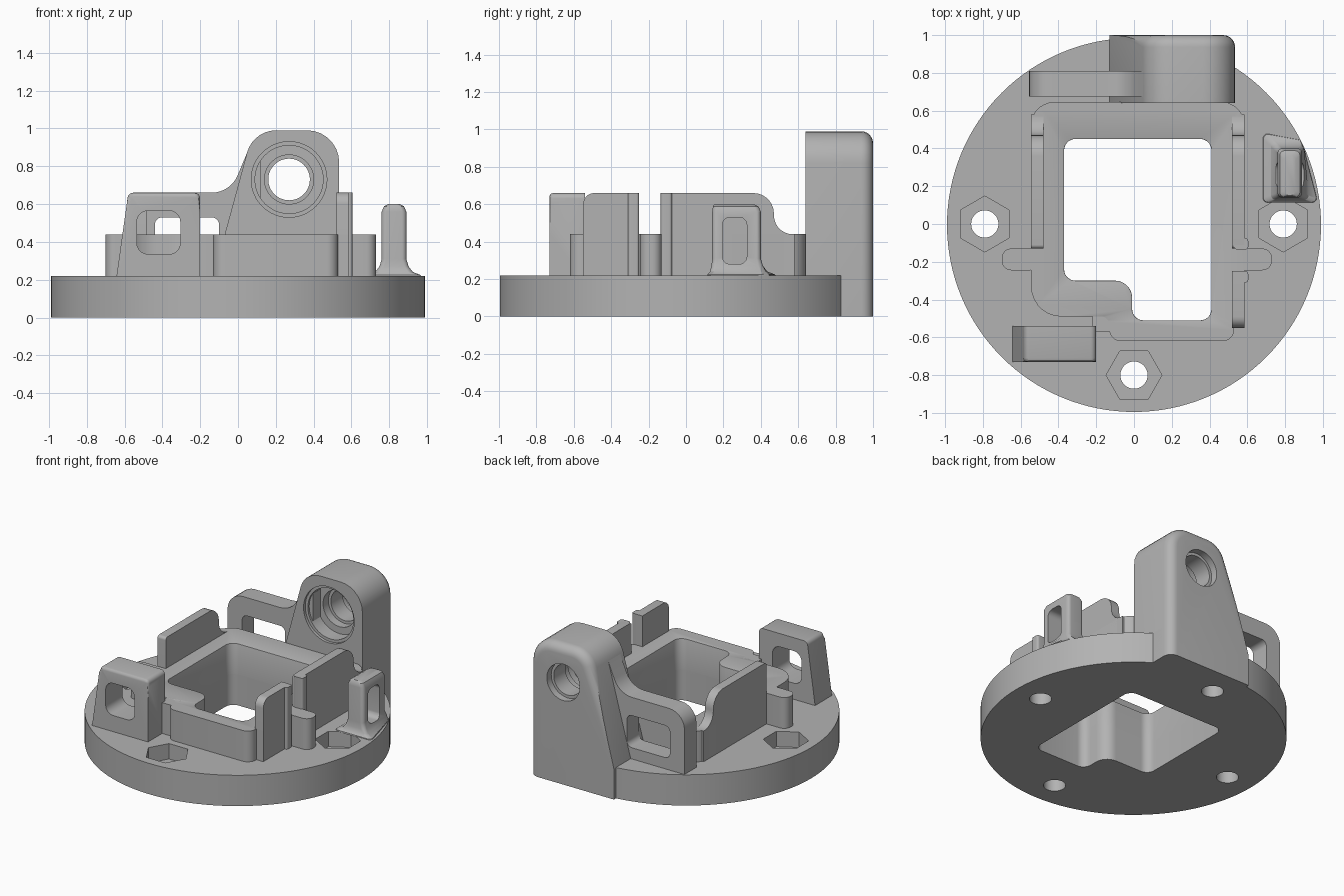
import bpy, bmesh, math
from mathutils import Vector

cube = bpy.data.objects.get("Cube")
if cube:
    bpy.data.objects.remove(cube)

grey = bpy.data.materials.new("mid grey")
grey.use_nodes = True
grey.diffuse_color = (0.45, 0.45, 0.45, 1)
grey.node_tree.nodes["Principled BSDF"].inputs["Base Color"].default_value = grey.diffuse_color


def rounded(points, default=0.0, steps=7):
    """Outline with corners (a, b[, radius]) replaced by arcs."""
    out = []
    for i, p in enumerate(points):
        c = Vector(p[:2])
        r = p[2] if len(p) > 2 else default
        if r == 0:
            out.append(c)
            continue
        u = (Vector(points[i - 1][:2]) - c).normalized()
        v = (Vector(points[(i + 1) % len(points)][:2]) - c).normalized()
        half = u.angle(v) / 2
        centre = c + (u + v).normalized() * (r / math.sin(half))
        start = c + u * (r / math.tan(half)) - centre
        end = c + v * (r / math.tan(half)) - centre
        turn = start.angle_signed(end)
        for k in range(steps + 1):
            a = -turn * k / steps
            out.append(centre + Vector((start.x * math.cos(a) - start.y * math.sin(a),
                                        start.x * math.sin(a) + start.y * math.cos(a))))
    return out


def box(a0, a1, b0, b1, r=0.0):
    return rounded([(a0, b0), (a1, b0), (a1, b1), (a0, b1)], r)


def ring(x, y, r, n=48, turn=0.0):
    return [Vector((x + r * math.cos(turn + math.tau * k / n),
                    y + r * math.sin(turn + math.tau * k / n))) for k in range(n)]


PLACE = {"X": lambda p, h: (h, p.x, p.y),
         "Y": lambda p, h: (p.x, h, p.y),
         "Z": lambda p, h: (p.x, p.y, h)}


def loft(name, layers, axis="Z"):
    """Solid through (outline, height) layers."""
    bm = bmesh.new()
    rows = [[bm.verts.new(PLACE[axis](p, h)) for p in pts] for pts, h in layers]
    n = len(rows[0])
    for low, high in zip(rows, rows[1:]):
        for i in range(n):
            bm.faces.new((low[i], low[(i + 1) % n], high[(i + 1) % n], high[i]))
    bm.faces.new(rows[0])
    bm.faces.new(rows[-1])
    bmesh.ops.recalc_face_normals(bm, faces=bm.faces)
    mesh = bpy.data.meshes.new(name)
    bm.to_mesh(mesh)
    bm.free()
    mesh.materials.append(grey)
    obj = bpy.data.objects.new(name, mesh)
    bpy.context.collection.objects.link(obj)
    return obj


def prism(name, pts, lo, hi, axis="Z"):
    return loft(name, [(pts, lo), (pts, hi)], axis)


def cut(obj, pts, lo, hi, axis="Z"):
    cutter = prism("cutter", pts, lo, hi, axis)
    mod = obj.modifiers.new("cut", "BOOLEAN")
    mod.operation, mod.solver, mod.object = "DIFFERENCE", "EXACT", cutter
    bpy.context.view_layer.objects.active = obj
    bpy.ops.object.modifier_apply(modifier=mod.name)
    bpy.data.objects.remove(cutter)


def soften(obj, rule, width, segments=4):
    """Bevel the edges whose two ends both satisfy the rule."""
    bm = bmesh.new()
    bm.from_mesh(obj.data)
    edges = [e for e in bm.edges if all(rule(v.co) for v in e.verts)]
    bmesh.ops.bevel(bm, geom=edges, offset=width, segments=segments,
                    profile=0.5, affect="EDGES", clamp_overlap=True)
    bm.to_mesh(obj.data)
    bm.free()


# Round base with window, screw holes and hexagonal nut pockets
TOP, RIM = 0.22, 0.44
window = rounded([(-0.37, 0.45), (0.41, 0.45), (0.41, -0.51), (-0.01, -0.51),
                  (-0.01, -0.3, 0.09), (-0.37, -0.3)], 0.06)
base = prism("base_disc", ring(0, -0.005, 0.99, 128), 0, TOP)
cut(base, window, -0.1, 0.5)
for x, y, turn in ((-0.79, 0, math.pi / 6), (0.79, 0, math.pi / 6), (0, -0.8, 0)):
    cut(base, ring(x, y, 0.148, 6, turn), 0.11, 0.5)
    cut(base, ring(x, y, 0.072), -0.1, 0.5)
cut(base, ring(0, 0.79, 0.072), -0.1, 0.18)

# Raised frame around the window
frame = prism("window_frame", rounded(
    [(-0.545, 0.645, 0.12), (0.585, 0.645, 0.12), (0.585, -0.55, 0), (0.53, -0.55, 0),
     (0.53, -0.62, 0.06), (-0.13, -0.62, 0.06), (-0.13, -0.49, 0.05), (-0.545, -0.49, 0.16)]),
    0.2, RIM)
cut(frame, window, 0.1, 0.6)
soften(frame, lambda c: c.z > RIM - 0.001 and -0.38 < c.x < 0.42 and -0.52 < c.y < 0.46, 0.02, 2)

# Side tabs of the frame
prism("right_tab", box(-0.7, -0.5, -0.245, -0.13, 0.05), 0.2, RIM)
prism("left_tab", box(0.5, 0.73, -0.245, -0.13, 0.05), 0.2, RIM)

# Upright guide plates
guide = rounded([(-0.13, 0.2), (-0.13, 0.66, 0.02), (0.47, 0.66, 0.11),
                 (0.47, RIM, 0.1), (0.58, RIM), (0.58, 0.2)])
prism("left_guide_plate", guide, 0.52, 0.585, "X")
prism("right_guide_plate", guide, -0.545, -0.48, "X")
prism("left_front_guide_plate", rounded([(-0.55, 0.2), (-0.55, 0.66, 0.06),
                                         (-0.25, 0.66), (-0.25, 0.2)]), 0.52, 0.585, "X")
for name, y in (("front_guide_rib", -0.31), ("rear_guide_rib", -0.135)):
    prism(name, box(0.53, 0.605, y, y + 0.06, 0.015), 0.2, 0.66)

# Front eyelet with sloping outer side
eyelet = prism("front_eyelet", rounded([(-0.645, 0.2), (-0.58, 0.66, 0.03),
                                        (-0.2, 0.66, 0.03), (-0.2, 0.2)]), -0.73, -0.54, "Y")
cut(eyelet, box(-0.535, -0.305, 0.335, 0.565, 0.06), -1, 0, "Y")
soften(eyelet, lambda c: c.y < -0.729 and c.z > 0.21 and (c.x > -0.21 or c.z > 0.6), 0.02, 3)
prism("eyelet_link", box(-0.22, -0.11, -0.57, -0.47, 0.02), 0.2, RIM)

# Side eyelet with flared foot
layers = []
for spread, z in ((0.08, 0.215), (0.075, 0.225), (0.035, 0.24), (0.012, 0.27), (0, 0.31),
                  (0, 0.56), (-0.012, 0.588), (-0.035, 0.6)):
    outline = box(0.76 - spread, 0.89 + spread, 0.14 - spread / 3, 0.4 + spread, 0.025)
    layers.append(([p * min(1, 0.985 / p.length) for p in outline], z))
side = loft("side_eyelet", layers)
cut(side, box(0.195, 0.325, 0.28, 0.53, 0.04), 0.5, 1.2, "X")

# Tall bearing tower with stepped bore
tower = prism("bearing_tower", rounded([(0.535, 0), (0.535, 0.99, 0.17), (0.08, 0.99, 0.16),
                                        (-0.13, TOP), (-0.13, 0)]), 0.64, 1.0, "Y")
soften(tower, lambda c: c.y > 0.999 and not (c.z < 0.23 and c.x < 0.5)
       or (c.y > 0.999 and c.x > 0.53), 0.08, 6)
for radius, lo, hi in ((0.2, 0.5, 0.66), (0.18, 0.5, 0.76), (0.13, 0.5, 0.82),
                       (0.11, 0.5, 1.2), (0.13, 0.95, 1.2)):
    cut(tower, ring(0.27, 0.73, radius), lo, hi, "Y")
cut(tower, ring(0, 0.79, 0.072), -0.1, 0.18)
prism("tower_foot_blend", rounded([(0.45, 0.7), (0.68, 0.7), (0.535, 0.79, 0.06),
                                   (0.535, 0.92), (0.45, 0.92)]), 0, TOP)

# Rear loop arm running into the tower
arm = prism("rear_loop_arm", rounded([(-0.555, 0.2), (-0.555, 0.66, 0.12), (-0.04, 0.66, 0.15),
                                      (0.06, 0.9), (0.12, 0.9), (0.12, 0.2)]), 0.675, 0.81, "Y")
cut(arm, box(-0.44, -0.1, 0.3, 0.53, 0.04), 0.5, 1, "Y")

# Smooth curved faces, keep sharp edges
bpy.ops.object.select_all(action="DESELECT")
for obj in bpy.context.scene.objects:
    if obj.type == "MESH" and grey.name in obj.data.materials:
        obj.select_set(True)
        bpy.context.view_layer.objects.active = obj
bpy.ops.object.shade_smooth_by_angle(angle=math.radians(30))
